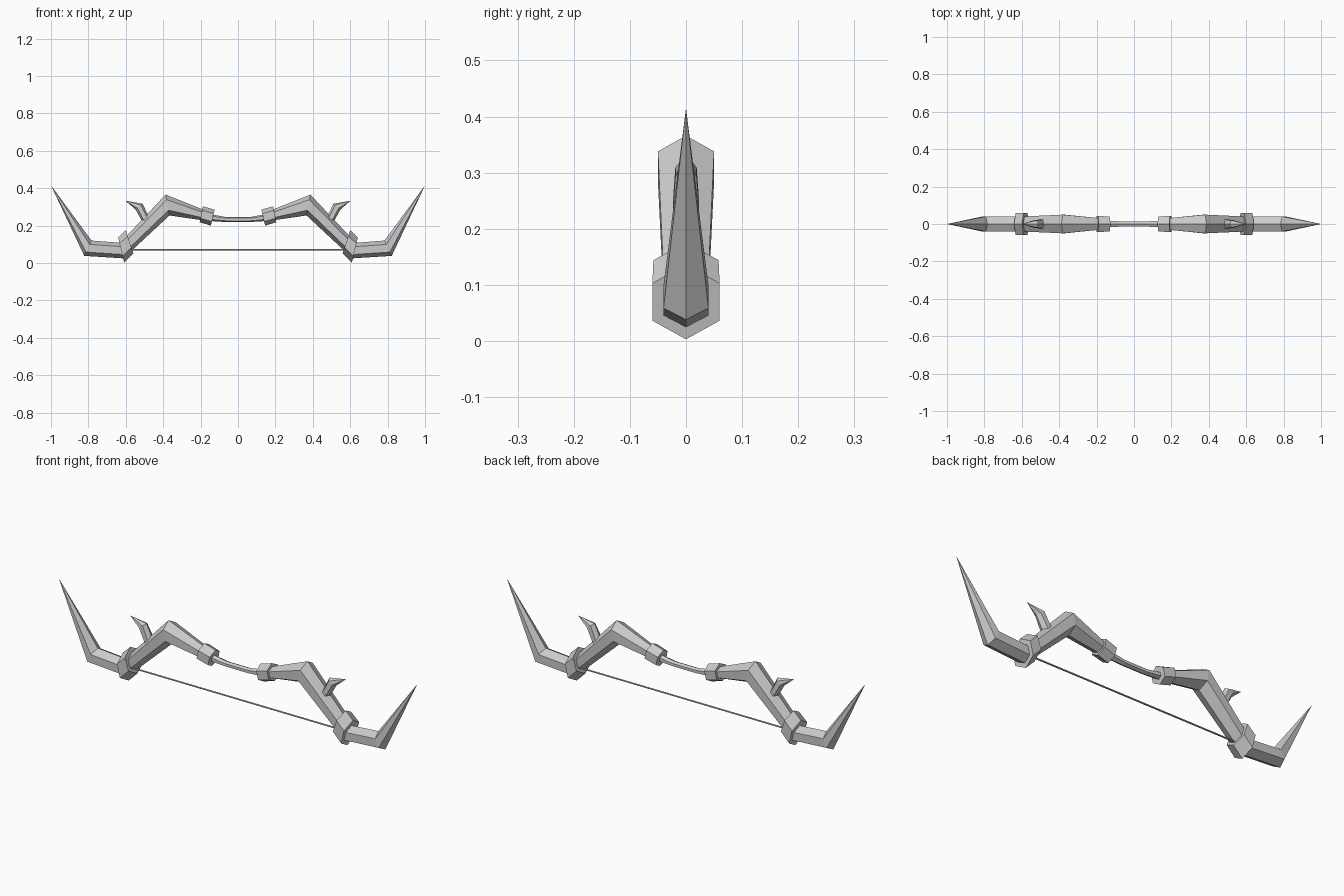
import bpy, bmesh

if "Cube" in bpy.data.objects:
    bpy.data.objects.remove(bpy.data.objects["Cube"])


def loft(name, sections, sides=(1, -1)):
    """Hexagonal bar through sections ((top x,z), (bottom x,z), half width); mirrored per side."""
    for s in sides:
        bm = bmesh.new()
        rings = []
        for top, bottom, w in sections:
            if w == 0:  # pointed tip
                rings.append([bm.verts.new((s * top[0], 0, top[1]))])
                continue
            ring = []
            for t, y in ((0, 0), (.25, w), (.75, w), (1, 0), (.75, -w), (.25, -w)):
                x = top[0] + (bottom[0] - top[0]) * t
                z = top[1] + (bottom[1] - top[1]) * t
                ring.append(bm.verts.new((s * x, y, z)))
            rings.append(ring)
        for a, b in zip(rings, rings[1:]):
            for i in range(6):
                j = (i + 1) % 6
                if len(b) == 1:
                    bm.faces.new((a[i], a[j], b[0]))
                else:
                    bm.faces.new((a[i], a[j], b[j], b[i]))
        for ring in (rings[0], rings[-1]):
            if len(ring) > 1:
                bm.faces.new(ring)
        bmesh.ops.recalc_face_normals(bm, faces=bm.faces)
        label = name if len(sides) == 1 else name + ("_right" if s > 0 else "_left")
        me = bpy.data.meshes.new(label)
        bm.to_mesh(me)
        bm.free()
        ob = bpy.data.objects.new(label, me)
        bpy.context.collection.objects.link(ob)


# Thin central grip
loft("grip", [((-.16, .263), (-.16, .225), .018),
              ((-.065, .246), (-.065, .219), .014),
              ((.065, .246), (.065, .219), .014),
              ((.16, .263), (.16, .225), .018)], sides=(1,))

# Collars where the grip meets the limbs
loft("inner_collar", [((.125, .285), (.145, .200), .040),
                      ((.188, .303), (.205, .218), .043)])

# Bent limbs
loft("limb", [((.17, .279), (.18, .227), .030),
              ((.387, .366), (.366, .254), .050),
              ((.600, .140), (.575, .060), .040)])

# Heavy collars at the limb ends
loft("outer_collar", [((.600, .175), (.560, .052), .058),
                      ((.641, .136), (.609, .003), .060)])

# Upturned horn tips
loft("horn", [((.600, .106), (.600, .024), .040),
              ((.783, .120), (.822, .038), .040),
              ((1.0, .415), (1.0, .415), 0)])

# Hooked thorns on the limbs
loft("thorn", [((.455, .225), (.492, .195), .024),
               ((.484, .262), (.518, .232), .023),
               ((.510, .317), (.548, .286), .019),
               ((.602, .333), (.602, .333), 0)])

# Bowstring
loft("string", [((-.58, .076), (-.58, .068), .004),
                ((.58, .076), (.58, .068), .004)], sides=(1,))
